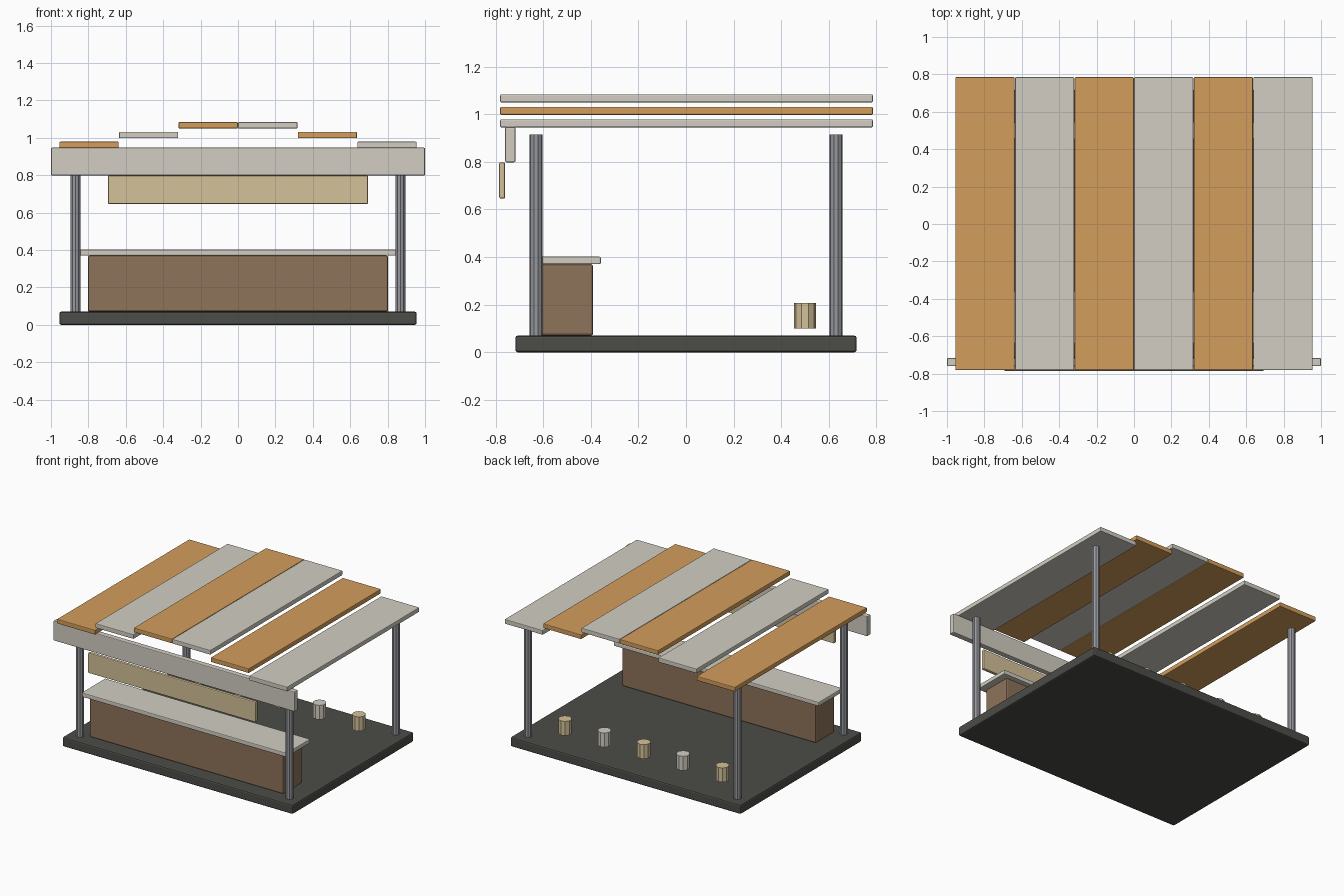
import bpy

cube = bpy.data.objects.get("Cube")
if cube:
    bpy.data.objects.remove(cube, do_unlink=True)


def material(name, rgb):
    linear = [(c / 255 / 12.92) if c < 11 else ((c / 255 + 0.055) / 1.055) ** 2.4 for c in rgb]
    mat = bpy.data.materials.new(name)
    mat.use_nodes = True
    mat.diffuse_color = (*linear, 1)
    mat.node_tree.nodes["Principled BSDF"].inputs["Base Color"].default_value = (*linear, 1)
    return mat


orange = material("orange canvas", (212, 158, 92))
cream = material("cream paint", (210, 206, 194))
tan = material("pale wood", (212, 193, 152))
brown = material("brown wood", (141, 115, 90))
charcoal = material("charcoal floor", (76, 77, 72))
steel = material("grey steel", (150, 152, 158))


def finish(name, mat):
    obj = bpy.context.object
    obj.name = name
    obj.data.materials.append(mat)
    return obj


def box(name, x, y, z, mat, bevel=0.006):
    """Rounded box from its (min, max) extents on each axis."""
    spans = (x, y, z)
    bpy.ops.mesh.primitive_cube_add(size=1, location=[(a + b) / 2 for a, b in spans])
    obj = finish(name, mat)
    obj.scale = [b - a for a, b in spans]
    bpy.ops.object.transform_apply(location=False, rotation=False, scale=True)
    mod = obj.modifiers.new("soft edges", "BEVEL")
    mod.width = bevel
    mod.segments = 2
    return obj


def cylinder(name, x, y, z, radius, mat):
    bpy.ops.mesh.primitive_cylinder_add(vertices=10, radius=radius, depth=z[1] - z[0],
                                        location=(x, y, sum(z) / 2))
    return finish(name, mat)


# Floor and serving counter
box("floor", (-0.955, 0.955), (-0.717, 0.717), (0, 0.07), charcoal, 0.01)
box("counter_body", (-0.803, 0.803), (-0.61, -0.39), (0.07, 0.37), brown, 0.01)
box("counter_top", (-0.85, 0.85), (-0.64, -0.358), (0.37, 0.402), cream)

# Corner posts
for side, sx in (("left", 1), ("right", -1)):
    for end, sy in (("front", -1), ("back", 1)):
        cylinder(f"{end}_{side}_post", sx * 0.868, sy * 0.63, (0.065, 0.915), 0.028, steel)

# Front beam and hanging board
box("front_beam", (-1, 1), (-0.76, -0.717), (0.798, 0.947), cream)
box("hanging_board", (-0.695, 0.695), (-0.785, -0.76), (0.646, 0.798), tan)

# Stepped roof panels, alternating colours
width = 0.3185
for i in range(6):
    x = (i - 3) * width
    z = 0.945 + 0.0525 * min(i, 5 - i)
    box(f"roof_panel_{i + 1}", (x + 0.001, x + width - 0.001), (-0.781, 0.785),
        (z, z + 0.034), cream if i % 2 else orange, 0.005)

# Row of stools
for i in range(5):
    cylinder(f"stool_{i + 1}", (i - 2) * 0.326, 0.5, (0.1, 0.207), 0.047,
             cream if i % 2 else tan)
